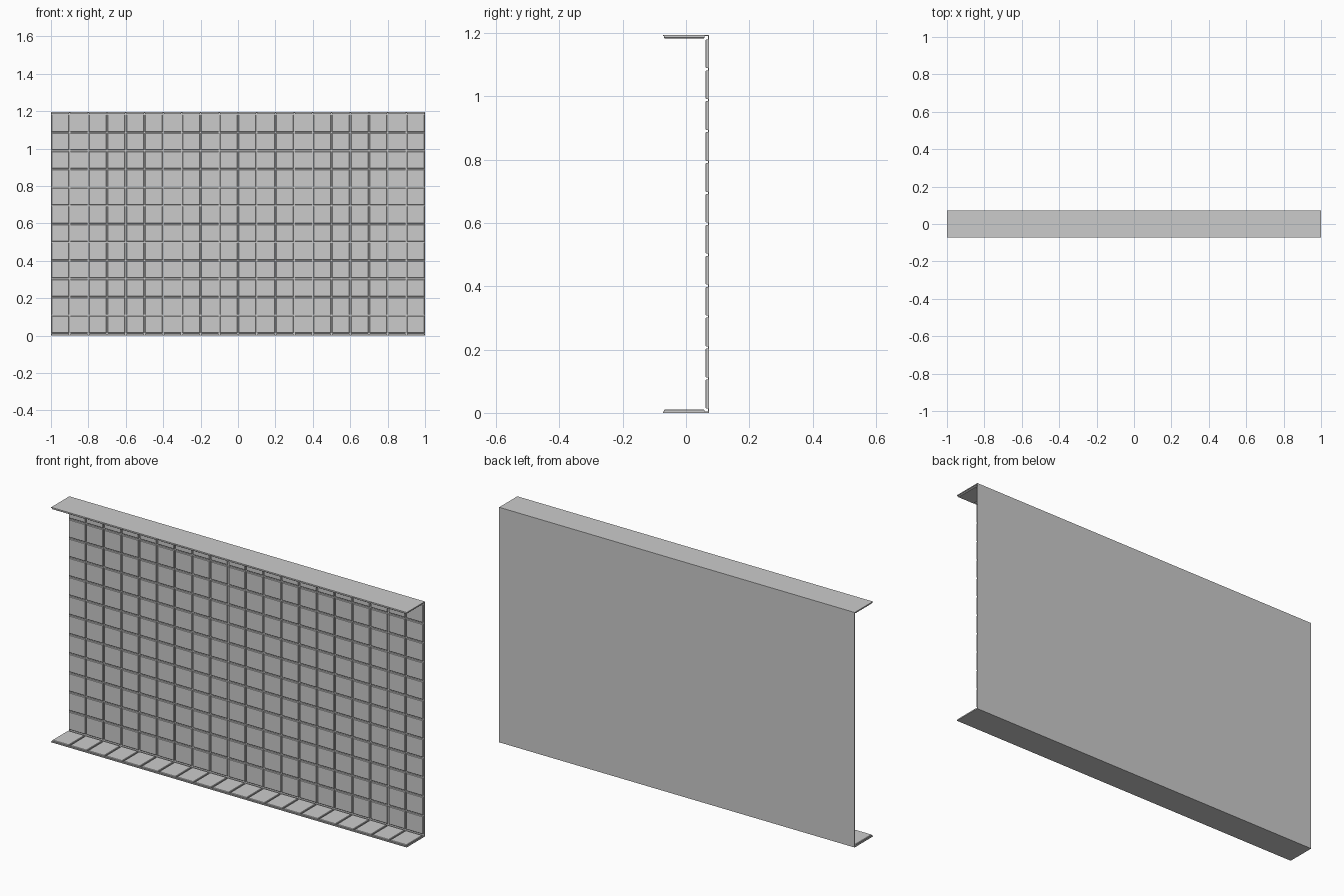
import bpy, bmesh
from mathutils import Vector

if "Cube" in bpy.data.objects:
    bpy.data.objects.remove(bpy.data.objects["Cube"])

W, H, D = 2.0, 1.195, 0.146     # overall size
SHELL, TILE = 0.004, 0.007      # backing and tile thickness
T = SHELL + TILE
COLS, ROWS, GAP, BEV = 20, 12, 0.007, 0.002
Y0, Y1 = -D / 2, D / 2


def finish(name, bm):
    bmesh.ops.recalc_face_normals(bm, faces=bm.faces)
    me = bpy.data.meshes.new(name)
    bm.to_mesh(me)
    bm.free()
    ob = bpy.data.objects.new(name, me)
    bpy.context.collection.objects.link(ob)
    return ob


# C-shaped backing, extruded across the width
bm = bmesh.new()
profile = [(Y0, 0), (Y1, 0), (Y1, H), (Y0, H), (Y0, H - SHELL),
           (Y1 - SHELL, H - SHELL), (Y1 - SHELL, SHELL), (Y0, SHELL)]
face = bm.faces.new([bm.verts.new((-W / 2, y, z)) for y, z in profile])
ext = bmesh.ops.extrude_face_region(bm, geom=[face])
bmesh.ops.translate(bm, vec=(W, 0, 0),
                    verts=[g for g in ext["geom"] if isinstance(g, bmesh.types.BMVert)])
finish("backing_panel", bm)


def add_tile(bm, base, u, v, n, su, sv):
    """Raised tile with a chamfered rim, standing on base along normal n."""
    rings = []
    for inset, h in ((0, 0), (0, TILE - BEV), (BEV, TILE)):
        a, b = su / 2 - inset, sv / 2 - inset
        rings.append([bm.verts.new(base + u * a * i + v * b * j + n * h)
                      for i, j in ((-1, -1), (1, -1), (1, 1), (-1, 1))])
    for lo, hi in zip(rings, rings[1:]):
        for k in range(4):
            m = (k + 1) % 4
            bm.faces.new((lo[k], lo[m], hi[m], hi[k]))
    bm.faces.new(rings[-1])
    bm.faces.new(rings[0][::-1])


def tile_grid(name, origin, u, v, n, lu, lv, nu, nv):
    bm = bmesh.new()
    u, v, n, origin = Vector(u), Vector(v), Vector(n), Vector(origin)
    pu, pv = lu / nu, lv / nv
    for i in range(nu):
        for j in range(nv):
            add_tile(bm, origin + u * pu * (i + .5) + v * pv * (j + .5),
                     u, v, n, pu - GAP, pv - GAP)
    finish(name, bm)


X, Y, Z = (1, 0, 0), (0, 1, 0), (0, 0, 1)
# Wall tiles, then one row of tiles on the floor ledge and under the top ledge
tile_grid("wall_tiles", (-W / 2, Y1 - SHELL, T), X, Z, (0, -1, 0), W, H - 2 * T, COLS, ROWS)
tile_grid("floor_ledge_tiles", (-W / 2, Y0, SHELL), X, Y, Z, W, D - T, COLS, 1)
tile_grid("top_ledge_tiles", (-W / 2, Y0, H - SHELL), X, Y, (0, 0, -1), W, D - T, COLS, 1)
